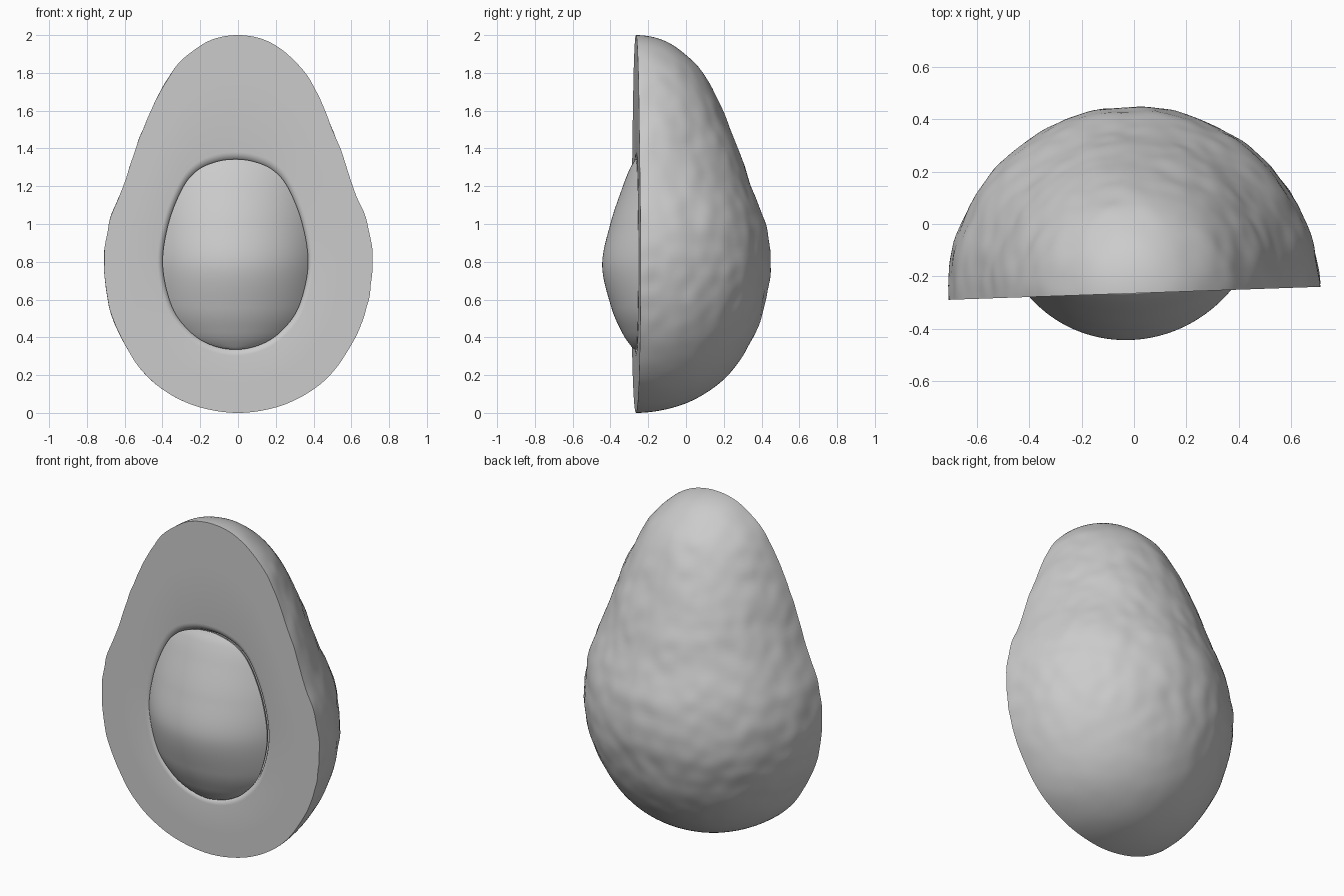
import bpy, bmesh, math
from mathutils import Vector, noise

if "Cube" in bpy.data.objects:
    bpy.data.objects.remove(bpy.data.objects["Cube"])

CUT_Y, TILT = -0.265, 0.035      # position and slight turn of the cut plane
ROWS, COLS = 120, 120


def spline(points, count, poles):
    """Catmull-Rom resampling; profiles are mirrored across both poles."""
    def flip(p):
        return Vector([-c if i in poles else c for i, c in enumerate(p)])
    pts = [Vector(p) for p in points]
    pts = [flip(pts[1])] + pts + [flip(pts[-2])]
    segs = len(pts) - 3
    out = []
    for k in range(count):
        u = k / (count - 1) * segs
        i = min(int(u), segs - 1)
        t = u - i
        a, b, c, d = pts[i:i + 4]
        out.append(0.5 * (2 * b + (c - a) * t + (2 * a - 5 * b + 4 * c - d) * t * t
                          + (3 * b - a - 3 * c + d) * t ** 3))
    return out


def finish(bm, name, angle):
    bmesh.ops.remove_doubles(bm, verts=bm.verts, dist=0.0004)
    bmesh.ops.recalc_face_normals(bm, faces=bm.faces)
    mesh = bpy.data.meshes.new(name)
    bm.to_mesh(mesh)
    bm.free()
    ob = bpy.data.objects.new(name, mesh)
    bpy.context.collection.objects.link(ob)
    bpy.ops.object.select_all(action='DESELECT')
    ob.select_set(True)
    bpy.context.view_layer.objects.active = ob
    bpy.ops.object.shade_smooth_by_angle(angle=math.radians(angle))
    return ob


def bridge(bm, a, b, closed=False):
    n = len(a)
    for i in range(n if closed else n - 1):
        j = (i + 1) % n
        bm.faces.new((a[i], a[j], b[j], b[i]))


# profiles: (radius, z) of the fruit, (half width, bulge, z) of the seed
fruit = spline([(0, 0), (0.22, 0.035), (0.40, 0.125), (0.53, 0.25), (0.63, 0.42),
                (0.69, 0.60), (0.712, 0.79), (0.685, 1.0), (0.61, 1.2), (0.54, 1.4),
                (0.46, 1.6), (0.36, 1.79), (0.26, 1.90), (0.14, 1.975), (0, 2.0)],
               ROWS, (0,))
pit = spline([(0, 0, 0.335), (0.13, 0.03, 0.36), (0.24, 0.075, 0.43), (0.335, 0.13, 0.56),
              (0.385, 0.178, 0.78), (0.355, 0.135, 1.0), (0.28, 0.072, 1.19),
              (0.20, 0.035, 1.285), (0.10, 0.01, 1.33), (0, 0, 1.343)], ROWS, (0, 1))
PIT_X = -0.014

# avocado half: bumpy half revolution of the fruit profile
bm = bmesh.new()
columns = []
for c in range(COLS + 1):
    a = math.pi * c / COLS + TILT
    col = []
    for r, z in fruit:
        r = max(r, 0)
        p = Vector((r * math.cos(a), r * math.sin(a), z))
        bump = 0.007 * noise.noise(p * 5) + 0.006 * noise.noise(p * 11 + Vector((3, 7, 1)))
        bump *= min(1, r / 0.4) * min(1, max(0.25, (z - 0.1) / 0.5))
        rr = r + bump
        col.append(bm.verts.new((rr * math.cos(a), CUT_Y + rr * math.sin(a), z)))
    columns.append(col)
for a, b in zip(columns, columns[1:]):
    bridge(bm, a, b)

# flat cut face running from the rim to a softly rounded hollow under the seed
rim = columns[0] + columns[-1][::-1]
inner = [Vector((PIT_X + s * max(p[0], 0), 0, p[2]))
         for s, seq in ((1, pit), (-1, pit[::-1])) for p in seq]
center = Vector((PIT_X, 0, 0.8))
prev = rim
for scale, dip in ((None, 0), (1.07, 0), (1.045, 0.002), (1.02, 0.008), (0.995, 0.02),
                   (0.95, 0.06), (0.6, 0.10), (0.0, 0.12)):
    ring = []
    for v, q in zip(rim, inner):
        if scale is None:
            p = v.co.lerp(q, 0.4)
        else:
            p = center + (q - center) * scale
        ring.append(bm.verts.new((p.x, CUT_Y + TILT * p.x + dip, p.z)))
    bridge(bm, prev, ring, True)
    prev = ring
finish(bm, "avocado_half", 40)

# seed: circular-arc dome in front, shallow buried back
bm = bmesh.new()
ARC = 40
loops = []
for w, d, z in pit:
    w, d = max(w, 1e-5), max(d, 1e-6)
    loop = []
    half = 2 * math.atan2(d, w)
    R = w / math.sin(half)
    for i in range(ARC + 1):
        t = -half + 2 * half * i / ARC
        x = PIT_X + R * math.sin(t)
        y = CUT_Y + TILT * x - (R * math.cos(t) - R * math.cos(half))
        loop.append(bm.verts.new((x, y, z)))
    for i in range(1, 16):
        t = math.pi * i / 16
        x = PIT_X + w * math.cos(t)
        loop.append(bm.verts.new((x, CUT_Y + TILT * x + 0.25 * w * math.sin(t), z)))
    loops.append(loop)
for a, b in zip(loops, loops[1:]):
    bridge(bm, a, b, True)
finish(bm, "seed", 50)
